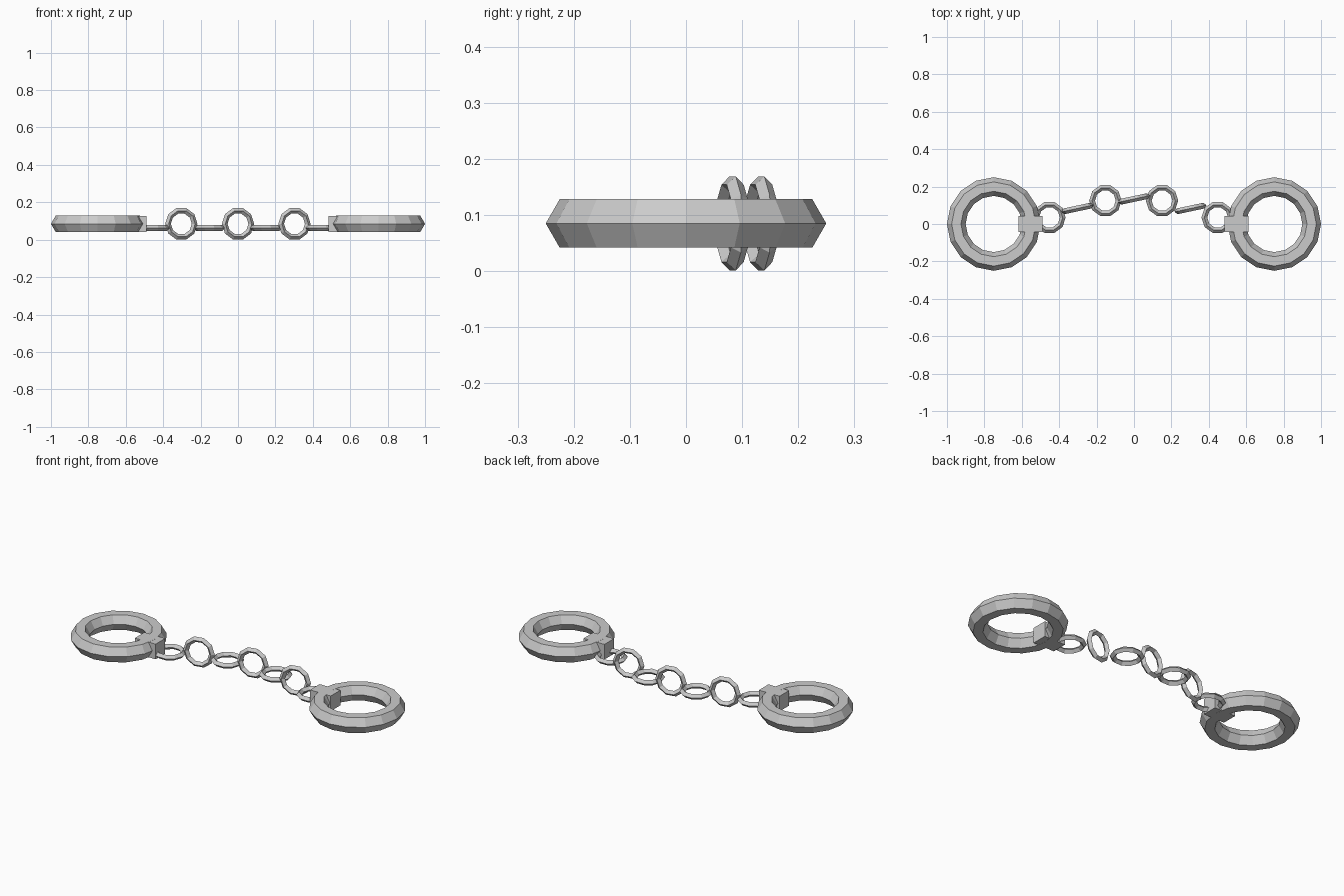
import bpy, bmesh
from math import cos, sin, pi, radians
from mathutils import Matrix

cube = bpy.data.objects.get("Cube")
if cube:
    bpy.data.objects.remove(cube, do_unlink=True)

# Single bare metal colour
metal = bpy.data.materials.new("grey_metal")
metal.use_nodes = True
colour = (0.6, 0.6, 0.6, 1)
metal.diffuse_color = colour
metal.node_tree.nodes["Principled BSDF"].inputs["Base Color"].default_value = colour


def finish(name, bm, location, rotation=Matrix()):
    bmesh.ops.recalc_face_normals(bm, faces=bm.faces)
    mesh = bpy.data.meshes.new(name)
    bm.to_mesh(mesh)
    bm.free()
    mesh.materials.append(metal)
    obj = bpy.data.objects.new(name, mesh)
    obj.matrix_world = Matrix.Translation(location) @ rotation
    bpy.context.collection.objects.link(obj)


def ring(name, location, major, minor, segments, sides, rotation=Matrix()):
    """Faceted ring lying flat around z."""
    bm = bmesh.new()
    loops = []
    for i in range(segments):
        a = 2 * pi * i / segments
        loop = []
        for j in range(sides):
            b = 2 * pi * j / sides
            r = major + minor * cos(b)
            loop.append(bm.verts.new((r * cos(a), r * sin(a), minor * sin(b))))
        loops.append(loop)
    for i in range(segments):
        p, q = loops[i], loops[(i + 1) % segments]
        for j in range(sides):
            k = (j + 1) % sides
            bm.faces.new((p[j], q[j], q[k], p[k]))
    finish(name, bm, location, rotation)


def block(name, location, size):
    bm = bmesh.new()
    bmesh.ops.create_cube(bm, size=1)
    bmesh.ops.scale(bm, vec=size, verts=bm.verts)
    finish(name, bm, location)


MID = 0.085

# Cuffs, each with a clasp block through its inner wall
for side, sign, clasp_x in (("right", -1, -0.553), ("left", 1, 0.548)):
    ring(side + "_cuff", (sign * 0.75, 0, MID), 0.2, 0.05, 16, 6)
    block(side + "_clasp", (clasp_x, 0, MID), (0.13, 0.086, 0.086))

# Flat chain links
for n, (x, y) in enumerate(((-0.452, 0.035), (-0.153, 0.125), (0.15, 0.125), (0.447, 0.035))):
    ring(f"flat_link_{n + 1}", (x, y, 0.063), 0.071, 0.0155, 10, 4)

# Upright chain links, all turned the same way
upright = Matrix.Rotation(radians(12), 4, "Z") @ Matrix.Rotation(pi / 2, 4, "X")
for n, (x, y) in enumerate(((-0.303, 0.083), (0, 0.134), (0.302, 0.083))):
    ring(f"upright_link_{n + 1}", (x, y, MID), 0.0725, 0.0155, 10, 4, upright)
